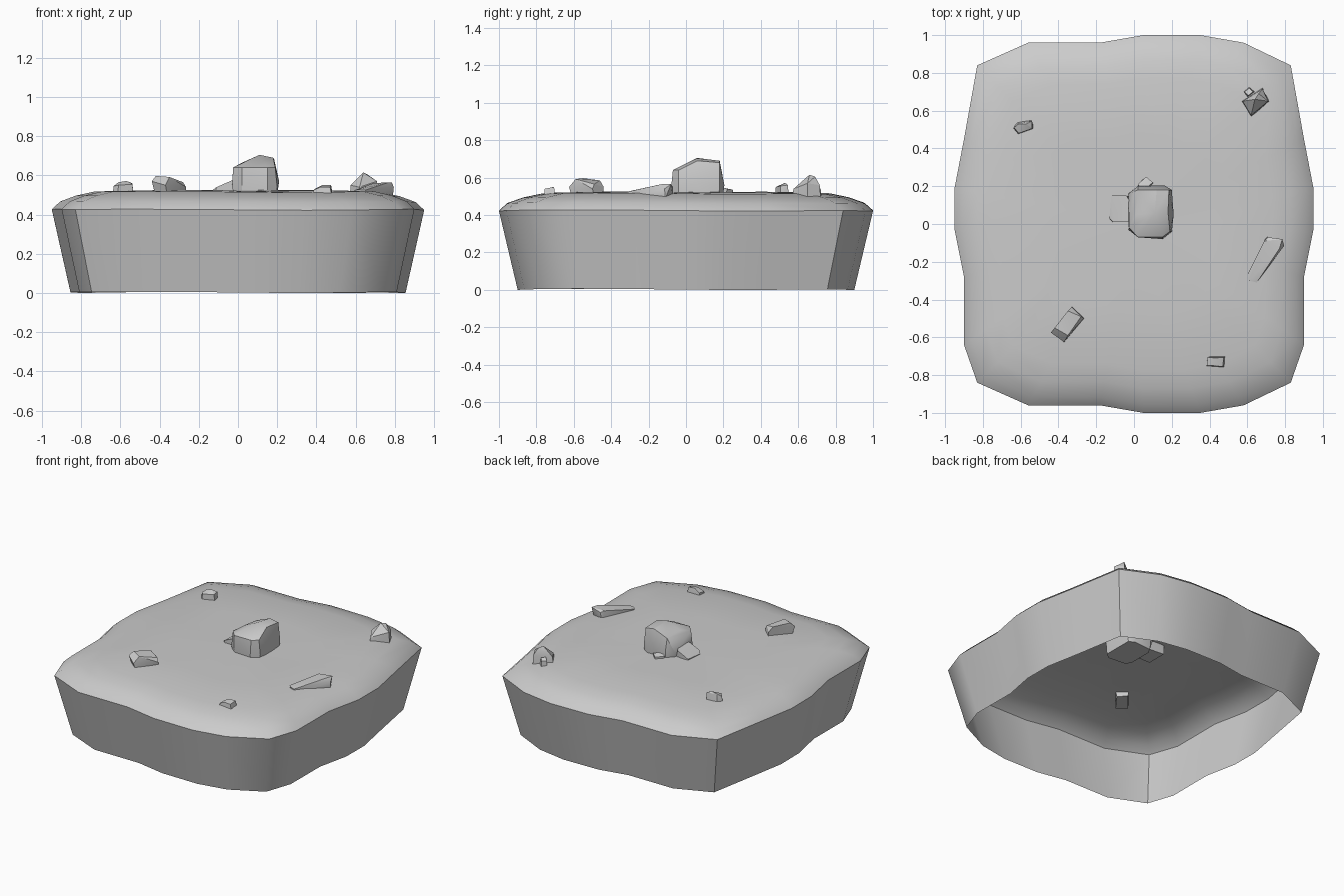
import bpy, bmesh, math


def finish(name, bm, angle=35):
    bmesh.ops.recalc_face_normals(bm, faces=bm.faces)
    mesh = bpy.data.meshes.new(name)
    bm.to_mesh(mesh)
    bm.free()
    ob = bpy.data.objects.new(name, mesh)
    bpy.context.collection.objects.link(ob)
    bpy.ops.object.select_all(action='DESELECT')
    ob.select_set(True)
    bpy.context.view_layer.objects.active = ob
    bpy.ops.object.shade_smooth_by_angle(angle=math.radians(angle))
    return ob


# Ground slab: wavy outline stacked into rings, open underneath
back = [(-0.83, 0.84), (-0.56, 0.96), (-0.18, 0.96), (0.05, 1.0), (0.35, 1.0), (0.58, 0.96), (0.83, 0.84)]
right = [(0.90, 0.45), (0.95, 0.19), (0.95, -0.03), (0.90, -0.28), (0.90, -0.64)]
front = [(x, -y) for x, y in reversed(back)]
left = [(-x, y) for x, y in reversed(right)]
outline = back + right + front + left
levels = [(0.90, 0.003), (1.0, 0.425), (0.955, 0.465), (0.87, 0.495), (0.77, 0.516), (0.45, 0.522)]

bm = bmesh.new()
rings = []
for s, z in levels:
    rings.append([bm.verts.new((x * s, y * s, z + (0.003 * math.sin(4 * x + 3 * y))))
                  for x, y in outline])
n = len(outline)
for a, b in zip(rings, rings[1:]):
    for i in range(n):
        j = (i + 1) % n
        bm.faces.new((a[i], a[j], b[j], b[i]))
mid = bm.verts.new((0, 0, 0.524))
for i in range(n):
    bm.faces.new((rings[-1][i], rings[-1][(i + 1) % n], mid))
finish("ground_slab", bm, 45)


# Rocks: convex chunks from a footprint and a few upper points
def rock(name, base_z, foot, top, bevel=0.0, angle=25):
    bm = bmesh.new()
    for x, y in foot:
        bm.verts.new((x, y, base_z))
    for p in top:
        bm.verts.new(p)
    res = bmesh.ops.convex_hull(bm, input=bm.verts[:])
    bmesh.ops.delete(bm, geom=[v for v in bm.verts if not v.link_faces], context='VERTS')
    bmesh.ops.dissolve_limit(bm, angle_limit=math.radians(4), verts=bm.verts[:], edges=bm.edges[:])
    if bevel:
        bmesh.ops.bevel(bm, geom=bm.edges[:], offset=bevel, segments=1, affect='EDGES', profile=0.5)
    finish(name, bm, angle)


rock("boulder", 0.43,
     [(0.0, -0.03), (0.03, -0.06), (0.15, -0.07), (0.19, -0.04), (0.19, 0.17), (0.15, 0.19), (0.02, 0.18), (0.0, 0.14)],
     [(-0.03, -0.03, 0.54), (0.02, -0.07, 0.54), (0.15, -0.08, 0.54), (0.20, -0.04, 0.54),
      (0.21, 0.05, 0.57), (0.20, 0.18, 0.56), (0.16, 0.205, 0.56), (0.02, 0.20, 0.56), (-0.03, 0.16, 0.55),
      (-0.025, -0.02, 0.64), (0.02, -0.07, 0.64), (0.15, -0.07, 0.64), (0.19, -0.04, 0.64),
      (0.01, 0.05, 0.66), (0.02, 0.18, 0.65), (0.11, 0.06, 0.705), (0.12, 0.18, 0.69),
      (0.18, 0.06, 0.69), (0.185, 0.18, 0.68)], angle=32)

rock("boulder_side_chip", 0.46,
     [(-0.12, 0.01), (-0.01, 0.01), (-0.01, 0.14), (-0.12, 0.15)],
     [(-0.13, 0.03, 0.525), (-0.12, 0.15, 0.53), (-0.11, 0.01, 0.54),
      (-0.03, 0.01, 0.575), (-0.04, 0.15, 0.57), (0.0, 0.08, 0.58)])

rock("boulder_back_chip", 0.49,
     [(0.02, 0.20), (0.06, 0.17), (0.10, 0.21), (0.06, 0.25)],
     [(0.02, 0.21, 0.535), (0.05, 0.18, 0.55), (0.10, 0.22, 0.54), (0.065, 0.25, 0.535)])

rock("back_right_rock", 0.49,
     [(0.57, 0.65), (0.62, 0.565), (0.715, 0.65), (0.68, 0.72)],
     [(0.575, 0.65, 0.55), (0.62, 0.575, 0.54), (0.71, 0.65, 0.57),
      (0.68, 0.715, 0.56), (0.64, 0.66, 0.615), (0.66, 0.69, 0.605)])

rock("back_right_chip", 0.49,
     [(0.58, 0.70), (0.60, 0.67), (0.64, 0.70), (0.61, 0.725)],
     [(0.585, 0.70, 0.54), (0.605, 0.68, 0.555), (0.63, 0.70, 0.55), (0.61, 0.72, 0.54)])

rock("right_long_rock", 0.49,
     [(0.60, -0.28), (0.65, -0.31), (0.79, -0.11), (0.70, -0.07)],
     [(0.595, -0.28, 0.525), (0.61, -0.30, 0.528), (0.65, -0.31, 0.525), (0.795, -0.115, 0.54),
      (0.785, -0.08, 0.565), (0.71, -0.07, 0.55), (0.69, -0.09, 0.56), (0.77, -0.13, 0.565)])

rock("front_left_rock", 0.49,
     [(-0.42, -0.56), (-0.36, -0.61), (-0.27, -0.49), (-0.32, -0.44)],
     [(-0.44, -0.575, 0.57), (-0.37, -0.625, 0.55), (-0.42, -0.55, 0.597), (-0.35, -0.59, 0.592),
      (-0.265, -0.50, 0.54), (-0.28, -0.49, 0.565), (-0.33, -0.44, 0.55), (-0.35, -0.46, 0.585)])

rock("back_left_rock", 0.49,
     [(-0.64, 0.505), (-0.615, 0.475), (-0.53, 0.505), (-0.545, 0.55), (-0.62, 0.54)],
     [(-0.635, 0.51, 0.545), (-0.61, 0.48, 0.55), (-0.54, 0.505, 0.555),
      (-0.54, 0.545, 0.56), (-0.61, 0.53, 0.565), (-0.57, 0.53, 0.572)])

rock("front_right_rock", 0.49,
     [(0.385, -0.755), (0.48, -0.76), (0.485, -0.70), (0.39, -0.70)],
     [(0.385, -0.75, 0.525), (0.39, -0.705, 0.53), (0.42, -0.75, 0.54),
      (0.43, -0.71, 0.55), (0.47, -0.755, 0.54), (0.475, -0.705, 0.55)])
